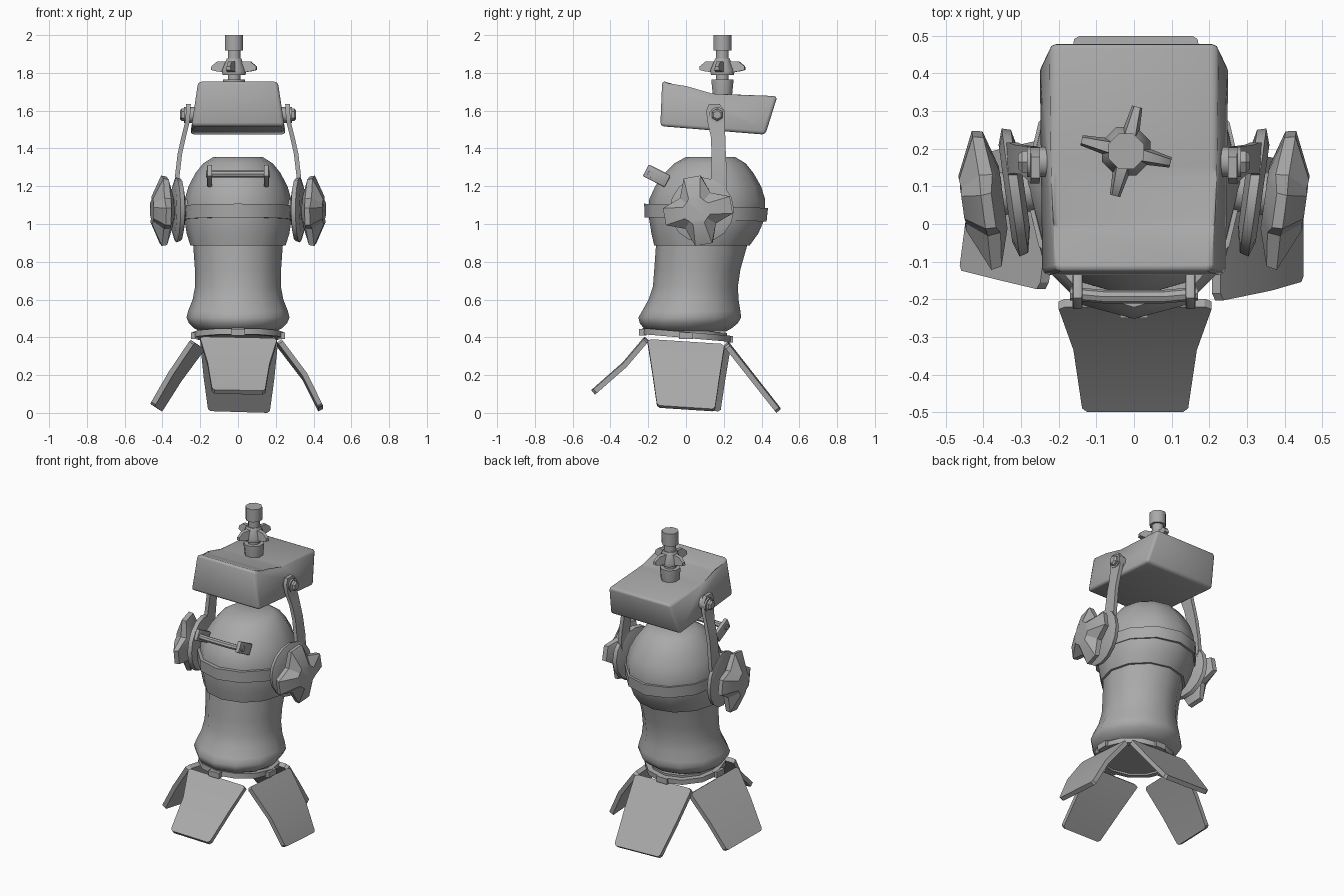
import bpy, bmesh
from math import sin, cos, pi, radians, hypot
from mathutils import Vector, Matrix

if "Cube" in bpy.data.objects:
    bpy.data.objects.remove(bpy.data.objects["Cube"])

# One dark grey finish for every part
grey = bpy.data.materials.new("dark_grey")
grey.diffuse_color = (.4, .4, .4, 1)
grey.use_nodes = True
grey.node_tree.nodes["Principled BSDF"].inputs["Base Color"].default_value = grey.diffuse_color


def finish(bm, name, mirror=False, angle=38, bevel=0):
    if bevel:
        bmesh.ops.bevel(bm, geom=bm.edges[:], offset=bevel, segments=2, profile=0.5, affect='EDGES')
    bmesh.ops.recalc_face_normals(bm, faces=bm.faces[:])
    me = bpy.data.meshes.new(name)
    bm.to_mesh(me)
    bm.free()
    me.materials.append(grey)
    me.shade_smooth()
    me.set_sharp_from_angle(angle=radians(angle))
    ob = bpy.data.objects.new(name, me)
    bpy.context.collection.objects.link(ob)
    if mirror:
        m = ob.modifiers.new("mirror", 'MIRROR')
        m.use_mirror_merge = False
    return ob


def skin(bm, rings, closed=False):
    """Bridge equal-length point rings; cap the ends or close the loop."""
    vs = [[bm.verts.new(p) for p in r] for r in rings]
    n = len(vs[0])
    pairs = list(zip(vs, vs[1:])) + ([(vs[-1], vs[0])] if closed else [])
    for a, b in pairs:
        for i in range(n):
            bm.faces.new((a[i], a[(i + 1) % n], b[(i + 1) % n], b[i]))
    if not closed:
        bm.faces.new(vs[0])
        bm.faces.new(vs[-1])


def loft(name, rings, mat=None, closed=False, **kw):
    bm = bmesh.new()
    skin(bm, rings, closed)
    if mat:
        bm.transform(mat)
    return finish(bm, name, **kw)


def ellipse(z, rx, ry, cx=0, cy=0, n=12, start=0):
    return [Vector((cx + rx * cos(start + 2 * pi * i / n), cy + ry * sin(start + 2 * pi * i / n), z))
            for i in range(n)]


def box(name, loc, size, rot=(0, 0, 0), **kw):
    bm = bmesh.new()
    bmesh.ops.create_cube(bm, size=1)
    R = Matrix.Rotation(rot[2], 4, 'Z') @ Matrix.Rotation(rot[0], 4, 'X')
    bm.transform(Matrix.Translation(loc) @ R @ Matrix.Diagonal((*size, 1)))
    return finish(bm, name, **kw)


# Lamp body: z, centre y, x radius, y radius
loft("lamp_body", [ellipse(z, rx, ry, 0, cy) for z, cy, rx, ry in [
    (.43, .01, .20, .20), (.45, .01, .235, .235), (.475, .015, .26, .26), (.505, .02, .273, .272),
    (.54, .028, .264, .26), (.60, .04, .24, .238), (.67, .05, .227, .225), (.76, .06, .228, .228),
    (.90, .085, .238, .243)]], angle=60)
loft("lamp_head", [ellipse(z, rx, ry, 0, cy) for z, cy, rx, ry in [
    (.885, .084, .252, .252), (.95, .1, .272, .283), (1.03, .111, .285, .307), (1.13, .112, .282, .307),
    (1.2, .117, .262, .28), (1.27, .122, .225, .235), (1.32, .127, .185, .19), (1.355, .13, .13, .13)]])
tilt = Matrix.Translation((0, .105, 1.06)) @ Matrix.Rotation(radians(-2), 4, 'X')
loft("head_belt", [ellipse(z, rx, ry) for z, rx, ry in [
    (-.036, .27, .29), (-.036, .29, .323), (.036, .293, .328), (.036, .27, .29)]], tilt, closed=True)

# Ring that carries the barn doors
tilt = Matrix.Translation((0, .008, .412)) @ Matrix.Rotation(radians(-5), 4, 'X')
loft("door_ring", [ellipse(z, r, r) for z, r in [
    (-.016, .205), (-.016, .24), (.016, .24), (.016, .205)]], tilt, closed=True)
loft("lens", [ellipse(z, r, r) for z, r in [(-.005, .208), (.03, .208)]], tilt)


# Barn doors: direction angle, (radius, z) profile, sideways shift, z slope, yaw, tip half width
def barn_door(name, deg, path, shift, slope, yaw=0, tip=.14):
    a = radians(deg)
    d, t = Vector((cos(a), sin(a), 0)), Vector((-sin(a), cos(a), 0))
    th = .028
    (r0, z0), (r1, z1), (r2, z2) = path
    f = .94
    rows = [(r0, z0, .185), (r0 + .06 * (r1 - r0), z0 + .06 * (z1 - z0), .203),
            (r1, z1, tip + .037), (r1 + f * (r2 - r1), z1 + f * (z2 - z1), tip + .014), (r2, z2, tip)]
    rings = []
    for i, (r, z, w) in enumerate(rows):
        p, q = rows[max(i - 1, 0)], rows[min(i + 1, 4)]
        l = hypot(q[0] - p[0], q[1] - p[1])
        nr, nz = (q[1] - p[1]) / l * th, -(q[0] - p[0]) / l * th
        rings.append([d * (rr + yaw * s * w) + t * (s * w + shift) + Vector((0, 0, zz + slope * s * w))
                      for rr, zz, s in [(r, z, -1), (r, z, 1), (r + nr, z + nz, 1), (r + nr, z + nz, -1)]])
    loft(name, rings, angle=25)


barn_door("front_door", -90, [(.22, .40), (.335, .265), (.50, .12)], .003, -.02, 0, .127)
barn_door("back_door", 90, [(.225, .372), (.36, .20), (.50, .022)], -.005, .03, 0, .15)
barn_door("right_door", 0, [(.23, .378), (.365, .20), (.45, .03)], 0, -.065)
barn_door("left_door", 180, [(.225, .37), (.345, .20), (.445, .035)], -.03, .09, .13)
for nm, deg, z in [("front", -90, .427), ("right", 0, .408), ("back", 90, .39), ("left", 180, .408)]:
    a = radians(deg)
    box(nm + "_hinge", (.23 * cos(a), .23 * sin(a), z), (.04, .075, .036), (0, 0, a))

# Handle on the head: two plates and a bowed bar
box("handle_plate", (.15, -.155, 1.255), (.026, .13, .07), (radians(-27), 0, 0), mirror=True, bevel=.006)
loft("handle_bar", [[Vector((x, y + .018 * cos(k * pi / 4), 1.265 + .018 * sin(k * pi / 4))) for k in range(8)]
                    for x, y in [(-.17, -.185), (-.08, -.193), (.08, -.193), (.17, -.185)]])

# Ballast box: side profile extruded across, wider at the bottom
profile = [(-.136, 1.518), (.42, 1.473), (.484, 1.677), (.14, 1.69), (.0, 1.712), (-.126, 1.76)]
width = lambda z: .249 - (z - 1.5) * .15
loft("ballast_box", [[Vector((s * width(z), y, z)) for y, z in profile] for s in (-1, 1)], bevel=.018, angle=80)

# Yoke arms: x, y, z, half width
loft("yoke_arm", [[Vector((x + dx, y + s * w, z)) for dx, s in [(-.012, -1), (.012, -1), (.012, 1), (-.012, 1)]]
                  for x, y, z, w in [(.262, .15, 1.635, .028), (.263, .155, 1.60, .048), (.268, .16, 1.54, .046),
                                     (.288, .17, 1.46, .038), (.308, .173, 1.37, .038), (.322, .175, 1.25, .042),
                                     (.327, .168, 1.18, .048), (.325, .14, 1.10, .06)]], mirror=True)

# Pivot bolts
side = Matrix.Rotation(radians(90), 4, 'Y')
bolt = Matrix.Translation((0, .165, 1.578)) @ side
loft("bolt_washer", [ellipse(z, .042, .042, n=10) for z in (.225, .285)], bolt, mirror=True)
loft("bolt_head", [ellipse(z, r, r, n=6) for z, r in [(.28, .033), (.298, .033), (.308, .022)]], bolt, mirror=True)

# Pivot discs and clamp knobs, yawed slightly outward at the back
pivot = Matrix.Translation((.318, .085, 1.075)) @ Matrix.Rotation(radians(-8), 4, 'Z') @ side
loft("pivot_disc", [ellipse(z, r, r, n=16) for z, r in [(-.028, .10), (-.014, .165), (.010, .172), (.024, .13)]],
     pivot, mirror=True)
loft("pivot_shaft", [ellipse(z, .06, .06, n=10) for z in (-.09, .06)], pivot, mirror=True)


def star(tip_h, valley_h, tip_r, valley_r, spread):
    pts = []
    for k in range(4):
        a = radians(10 + 90 * k)
        for da, r, h in [(-spread, tip_r, tip_h), (spread, tip_r, tip_h), (45, valley_r, valley_h)]:
            b = a + radians(da)
            pts.append(Vector((h, r * cos(b), r * sin(b))))
    return pts


knob = Matrix.Translation((.318, .075, 1.07)) @ Matrix.Rotation(radians(-8), 4, 'Z')
loft("clamp_knob", [star(.03, .03, .085, .075, 22), star(.06, .05, .182, .112, 15), star(.088, .085, .187, .117, 14),
                    star(.14, .137, .075, .068, 24)], knob, mirror=True, angle=32)

# Mounting stud with wing nut
cx, cy = -.021, .193
stud = Matrix.Translation((cx, cy, 0))
rings = lambda prof, n: [ellipse(z, r, r, n=n, start=radians(22.5)) for z, r in prof]
loft("stud_base", rings([(1.67, .054), (1.745, .062), (1.765, .062)], 8), stud, angle=50)
loft("stud_shaft", rings([(1.75, .036), (1.93, .036)], 8), stud, angle=50)
loft("stud_top", rings([(1.918, .051), (2.0, .051)], 8), stud, angle=50)
loft("wing_nut_hub", rings([(1.79, .066), (1.812, .07), (1.875, .042)], 8), stud, angle=50)
for k in range(4):
    arm = stud @ Matrix.Rotation(radians(-14 + 90 * k), 4, 'Z')
    loft("wing_nut_arm_%d" % (k + 1),
         [[Vector((x, s * w, z)) for s, w, z in [(-1, w, lo), (1, w, lo), (1, w * .6, hi), (-1, w * .6, hi)]]
          for x, w, lo, hi in [(.03, .026, 1.80, 1.862), (.09, .018, 1.808, 1.86), (.122, .014, 1.815, 1.835)]], arm)
